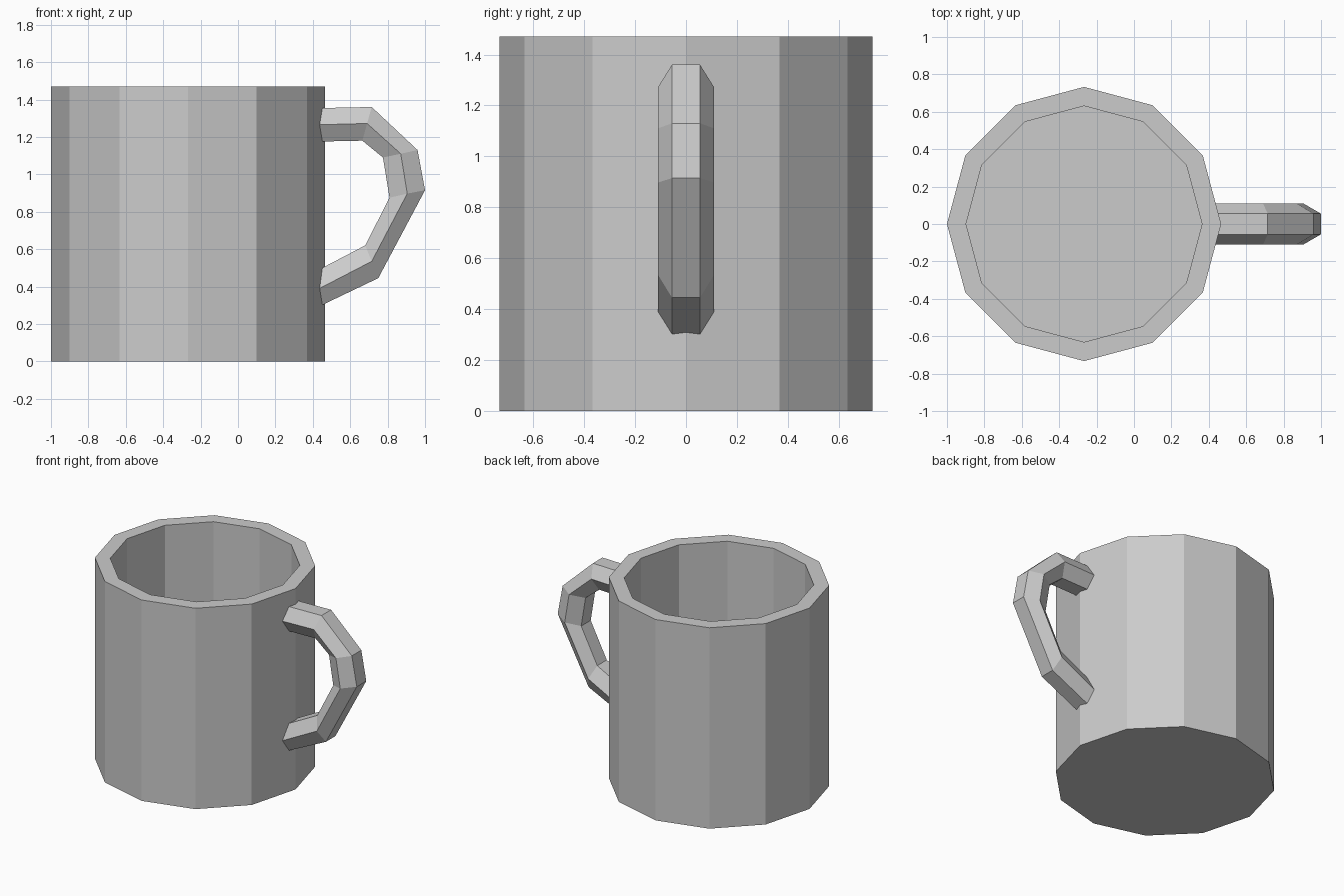
import bpy
import bmesh
from math import cos, sin, pi

if "Cube" in bpy.data.objects:
    bpy.data.objects.remove(bpy.data.objects["Cube"])


def loft(name, rings):
    """Skin a list of equal-length point rings and cap both ends."""
    bm = bmesh.new()
    loops = [[bm.verts.new(p) for p in ring] for ring in rings]
    n = len(loops[0])
    for a, b in zip(loops, loops[1:]):
        for i in range(n):
            j = (i + 1) % n
            bm.faces.new((a[i], a[j], b[j], b[i]))
    bm.faces.new(loops[0][::-1])
    bm.faces.new(loops[-1])
    bmesh.ops.recalc_face_normals(bm, faces=bm.faces)
    mesh = bpy.data.meshes.new(name)
    bm.to_mesh(mesh)
    bm.free()
    obj = bpy.data.objects.new(name, mesh)
    bpy.context.collection.objects.link(obj)
    return obj


# Cup body: 12-sided outer wall, flat rim, inner wall and floor
CX, SIDES = -0.267, 12


def ring(r, z):
    return [(CX + r * cos(2 * pi * i / SIDES), r * sin(2 * pi * i / SIDES), z)
            for i in range(SIDES)]


loft("cup_body", [ring(r, z) for r, z in
                  ((0.733, 0), (0.733, 1.47), (0.631, 1.47), (0.631, 0.1))])

# Handle: hexagonal section, given as outer, middle and inner (x, z) per station
stations = [
    ((0.42, 1.354), (0.42, 1.265), (0.42, 1.175)),
    ((0.715, 1.36), (0.69, 1.272), (0.665, 1.18)),
    ((0.96, 1.13), (0.87, 1.11), (0.775, 1.09)),
    ((1.0, 0.915), (0.905, 0.897), (0.81, 0.875)),
    ((0.75, 0.445), (0.715, 0.535), (0.68, 0.62)),
    ((0.42, 0.287), (0.42, 0.382), (0.42, 0.484)),
]
W = 0.11


def hexagon(outer, mid, inner):
    corners = ((outer, -W / 2), (outer, W / 2), (mid, W),
               (inner, W / 2), (inner, -W / 2), (mid, -W))
    return [(p[0], y, p[1]) for p, y in corners]


loft("handle", [hexagon(*s) for s in stations])
